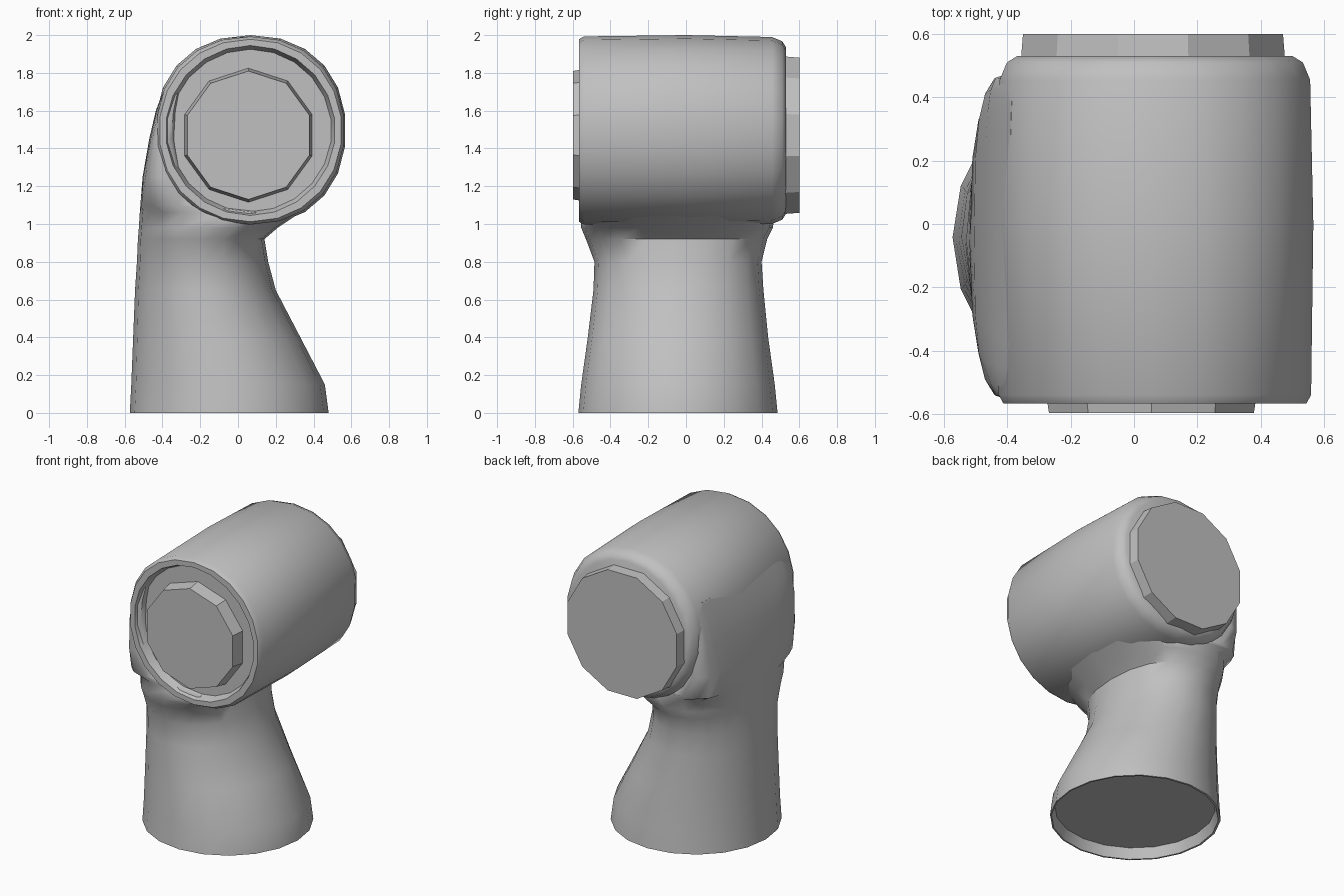
import bpy, bmesh, math
from mathutils import Vector

cube = bpy.data.objects.get("Cube")
if cube:
    bpy.data.objects.remove(cube, do_unlink=True)

grey = bpy.data.materials.new("plain_grey")
grey.use_nodes = True
COLOR = (0.53, 0.53, 0.53, 1)
grey.diffuse_color = COLOR
grey.node_tree.nodes["Principled BSDF"].inputs["Base Color"].default_value = COLOR


def loft(name, rings, angle=40):
    """Skin a list of point rings and cap both ends."""
    bm = bmesh.new()
    loops = [[bm.verts.new(p) for p in ring] for ring in rings]
    n = len(loops[0])
    for a, b in zip(loops, loops[1:]):
        for i in range(n):
            j = (i + 1) % n
            bm.faces.new((a[i], a[j], b[j], b[i]))
    bm.faces.new(loops[0])
    bm.faces.new(loops[-1])
    bmesh.ops.recalc_face_normals(bm, faces=bm.faces)
    mesh = bpy.data.meshes.new(name)
    bm.to_mesh(mesh)
    bm.free()
    mesh.materials.append(grey)
    obj = bpy.data.objects.new(name, mesh)
    bpy.context.collection.objects.link(obj)
    bpy.ops.object.select_all(action='DESELECT')
    bpy.context.view_layer.objects.active = obj
    obj.select_set(True)
    bpy.ops.object.shade_smooth_by_angle(angle=math.radians(angle))
    return obj


def outline(power, n, shift=0.0):
    """Unit rounded outline; a power above two makes it squarer."""
    pts = []
    for i in range(n):
        t = 2 * math.pi * (i + shift) / n
        c, s = math.cos(t), math.sin(t)
        pts.append((math.copysign(abs(c) ** (2 / power), c),
                    math.copysign(abs(s) ** (2 / power), s)))
    return pts


def disc(cx, y, cz, r, n, power=2.0):
    """Rounded ring facing along y."""
    return [Vector((cx + r * u, y, cz + r * v)) for u, v in outline(power, n, 0.5)]


def section(z, x0, x1, y0, y1, power=2.0):
    """Horizontal rounded section filling the given bounds."""
    return [Vector(((x0 + x1) / 2 + u * (x1 - x0) / 2,
                    (y0 + y1) / 2 + v * (y1 - y0) / 2, z))
            for u, v in outline(power, 20)]


# Horizontal joint barrel with a recessed front
barrel = [(-0.51, 0.43, 2), (-0.567, 0.45, 2), (-0.567, 0.483, 2.1),
          (-0.54, 0.498, 2.15), (0, 0.505, 2.2), (0.455, 0.495, 2.15),
          (0.51, 0.472, 2.1), (0.53, 0.44, 2)]
loft("joint_barrel", [disc(0.066, y, 1.495, r, 22, p) for y, r, p in barrel])

# Raised discs on both ends
loft("front_disc", [disc(0.055, -0.48, 1.47, 0.36, 10),
                    disc(0.055, -0.597, 1.47, 0.34, 10)], 30)
loft("back_disc", [disc(0.06, 0.48, 1.47, 0.435, 12),
                   disc(0.06, 0.6, 1.47, 0.425, 12)], 25)

# Neck flowing from the round foot into the barrel, with a hollow underside
neck = [(0.07, -0.54, 0.45, -0.54, 0.45),
        (0, -0.56, 0.47, -0.56, 0.47),
        (0, -0.573, 0.48, -0.57, 0.485),
        (0.15, -0.565, 0.46, -0.555, 0.47),
        (0.4, -0.555, 0.33, -0.52, 0.435),
        (0.65, -0.545, 0.2, -0.49, 0.41),
        (0.8, -0.535, 0.16, -0.485, 0.40, 2.1),
        (0.92, -0.53, 0.14, -0.53, 0.43, 2.2),
        (0.98, -0.525, 0.21, -0.555, 0.46, 2.5),
        (1.06, -0.52, 0.33, -0.555, 0.47, 2.9),
        (1.1, -0.517, -0.1, -0.555, 0.475, 3.2),
        (1.25, -0.505, -0.26, -0.555, 0.475, 3.2),
        (1.45, -0.47, -0.32, -0.555, 0.475, 4),
        (1.6, -0.435, -0.32, -0.55, 0.47, 5),
        (1.72, -0.39, -0.3, -0.54, 0.46, 6)]
loft("neck", [section(*row) for row in neck], 50)
